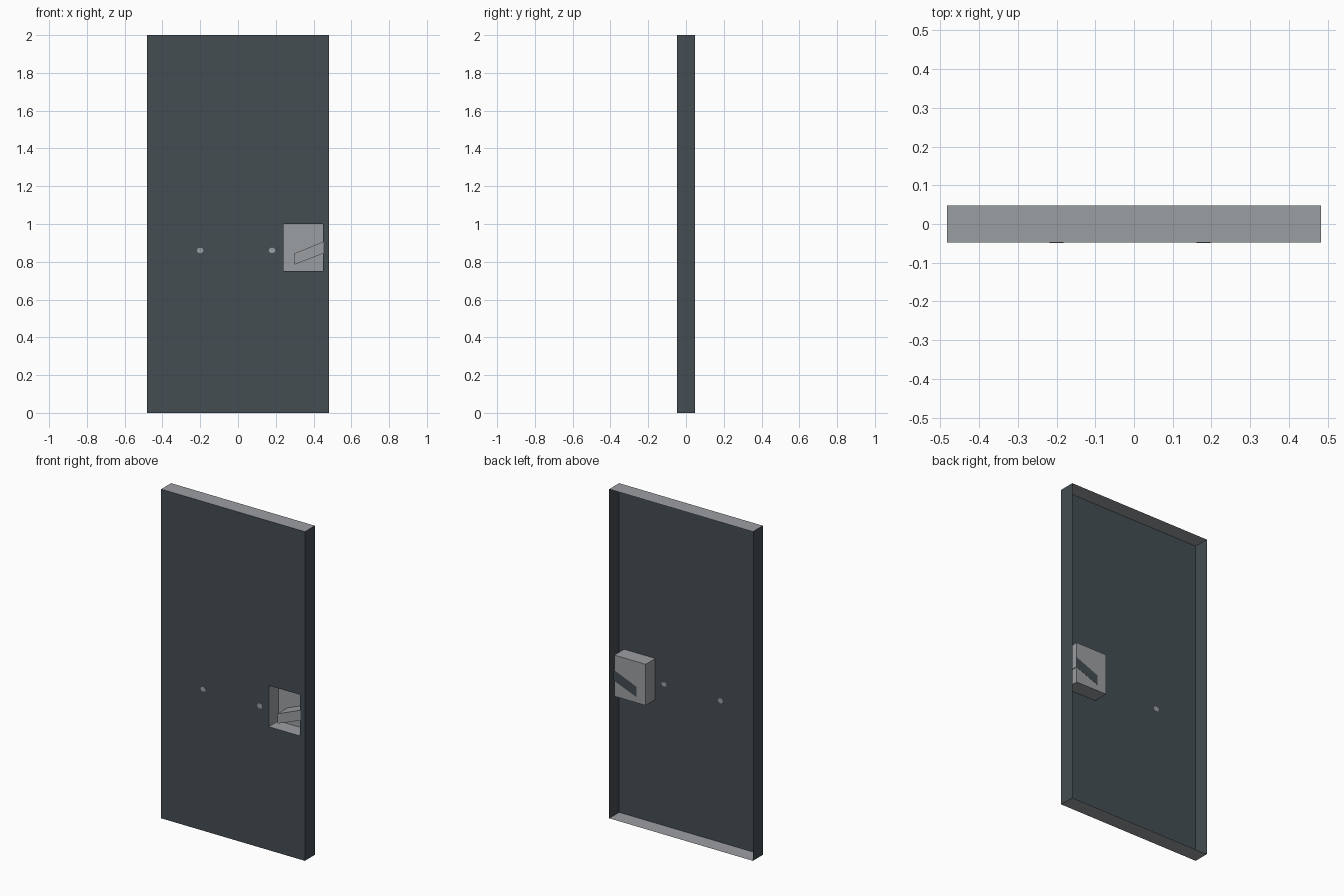
import bpy, bmesh, math

if "Cube" in bpy.data.objects:
    bpy.data.objects.remove(bpy.data.objects["Cube"])

def material(name, rgb):
    m = bpy.data.materials.new(name)
    m.diffuse_color = (*rgb, 1)
    m.use_nodes = True
    m.node_tree.nodes["Principled BSDF"].inputs["Base Color"].default_value = m.diffuse_color
    return m

SLATE = material("dark slate", (0.058, 0.075, 0.085))
GREY = material("light grey", (0.33, 0.345, 0.36))

W, H, D = 0.483, 2.0, 0.0475            # half width, height, half depth
PX0, PX1, PZ0, PZ1 = 0.24, 0.45, 0.75, 1.0   # latch pocket opening


def finish(name, bm, mats):
    me = bpy.data.meshes.new(name)
    bm.to_mesh(me)
    bm.free()
    ob = bpy.data.objects.new(name, me)
    for m in mats:
        me.materials.append(m)
    bpy.context.collection.objects.link(ob)
    return ob


def prism(name, profile, y0, y1, mats, rule=None, drop=None):
    """Extrude an (x, z) profile, anticlockwise from the front, from y0 to y1."""
    bm = bmesh.new()
    face = bm.faces.new([bm.verts.new((x, y0, z)) for x, z in profile])
    ext = bmesh.ops.extrude_face_region(bm, geom=[face], use_keep_orig=True)
    for v in ext["geom"]:
        if isinstance(v, bmesh.types.BMVert):
            v.co.y = y1
    bmesh.ops.recalc_face_normals(bm, faces=bm.faces)
    bm.normal_update()
    if rule:
        for f in bm.faces:
            f.material_index = rule(f.normal)
    if drop:
        bmesh.ops.delete(bm, geom=[f for f in bm.faces if drop(f.normal)], context="FACES")
    return finish(name, bm, mats)


def rect(x0, x1, z0, z1):
    return [(x0, z0), (x1, z0), (x1, z1), (x0, z1)]


# Front sheet with the pocket opening left out
bm = bmesh.new()
xs, zs = (-W, PX0, PX1, W), (0, PZ0, PZ1, H)
grid = [[bm.verts.new((x, -D, z)) for z in zs] for x in xs]
for i in range(3):
    for j in range(3):
        if (i, j) != (1, 1):
            bm.faces.new((grid[i][j], grid[i + 1][j], grid[i + 1][j + 1], grid[i][j + 1]))
finish("front_sheet", bm, [SLATE])

# Door rim: open at front and back, grey top and bottom, slate sides
prism("door_rim", rect(-W, W, 0, H), -D, D, [SLATE, GREY],
      rule=lambda n: int(abs(n.z) > 0.5), drop=lambda n: abs(n.y) > 0.5)

# Recessed latch pocket, open at the front
pocket = prism("latch_pocket", rect(PX0, PX1, PZ0, PZ1), -D, D - 0.002, [GREY],
               drop=lambda n: n.y < -0.5)
pocket.data.flip_normals()

# Slanted handle, grey with a slate back
prism("handle", [(0.30, 0.785), (0.453, 0.845), (0.453, 0.907), (0.30, 0.845)],
      -D - 0.0005, D - 0.0005, [GREY, SLATE], rule=lambda n: int(n.y > 0.5))

# Small bolts through the front sheet
for side, x in (("left", -0.20), ("right", 0.18)):
    ring = [(x + 0.018 * math.cos(a), 0.86 + 0.015 * math.sin(a))
            for a in (math.tau * k / 8 for k in range(8))]
    prism("bolt_" + side, ring, -D - 0.001, -D + 0.001, [GREY])
